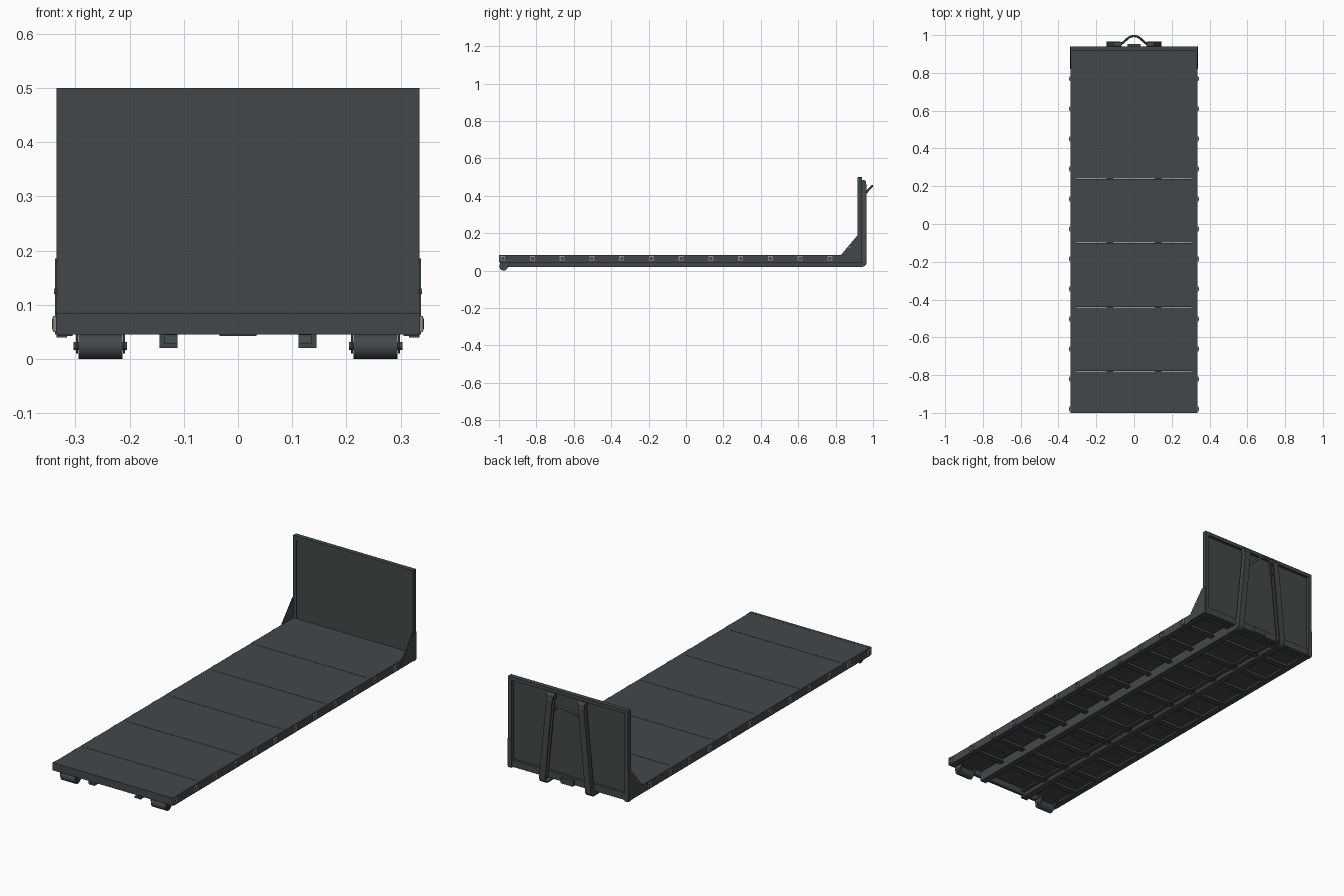
import bpy, bmesh
from math import sin, cos, pi, radians
from mathutils import Vector, Matrix

if "Cube" in bpy.data.objects:
    bpy.data.objects.remove(bpy.data.objects["Cube"])

def material(name, c):
    m = bpy.data.materials.new(name)
    m.diffuse_color = (*c, 1)
    m.use_nodes = True
    m.node_tree.nodes["Principled BSDF"].inputs["Base Color"].default_value = m.diffuse_color
    return m

DARK = material("dark_grey_paint", (0.055, 0.064, 0.068))
STEEL = material("bare_steel", (0.25, 0.25, 0.24))

def finish(name, bm, mat=DARK, smooth=False):
    bmesh.ops.recalc_face_normals(bm, faces=bm.faces)
    me = bpy.data.meshes.new(name)
    bm.to_mesh(me)
    bm.free()
    me.materials.append(mat)
    ob = bpy.data.objects.new(name, me)
    bpy.context.collection.objects.link(ob)
    if smooth:
        bpy.ops.object.select_all(action='DESELECT')
        ob.select_set(True)
        bpy.context.view_layer.objects.active = ob
        bpy.ops.object.shade_smooth_by_angle(angle=radians(35))
    return ob

def add_box(bm, x, y, z):
    m = Matrix.Translation(((x[0]+x[1])/2, (y[0]+y[1])/2, (z[0]+z[1])/2))
    m = m @ Matrix.Diagonal((x[1]-x[0], y[1]-y[0], z[1]-z[0], 1))
    bmesh.ops.create_cube(bm, size=1, matrix=m)

def add_cyl(bm, x0, x1, y, z, r, n=24):
    m = Matrix.Translation(((x0+x1)/2, y, z)) @ Matrix.Rotation(pi/2, 4, 'Y')
    bmesh.ops.create_cone(bm, cap_ends=True, segments=n, radius1=r, radius2=r,
                          depth=abs(x1-x0), matrix=m)

def add_loft(bm, rings):
    # skin a list of equal-length closed sections and cap the ends
    vs = [[bm.verts.new(p) for p in ring] for ring in rings]
    n = len(vs[0])
    for a, b in zip(vs, vs[1:]):
        for i in range(n):
            bm.faces.new((a[i], a[(i+1) % n], b[(i+1) % n], b[i]))
    bm.faces.new(vs[0])
    bm.faces.new(vs[-1][::-1])

def channel(w, h, t):
    # C section: web at u = 0, open towards +u
    return [(0, 0), (w, 0), (w, t), (t, t), (t, h-t), (w, h-t), (w, h), (0, h)]

# deck plates with fine seams
bm = bmesh.new()
seams = [-0.995, -0.78, -0.44, -0.10, 0.24, 0.58, 0.92]
for a, b in zip(seams, seams[1:]):
    add_box(bm, (-0.333, 0.333), (a+0.001, b-0.001), (0.077, 0.083))
finish("deck_plates", bm)

# rear sill
bm = bmesh.new()
add_box(bm, (-0.336, 0.336), (-1.0, -0.985), (0.045, 0.0835))
finish("rear_sill", bm)

# cross members under the deck
bm = bmesh.new()
stations = [-0.98 + 0.159*i for i in range(12)]
for y in stations[1:] + [0.89]:
    add_loft(bm, [[(x, y-0.013+v, 0.047+u) for v, u in
                   [(0, 0), (0.026, 0), (0.026, 0.005), (0.005, 0.005),
                    (0.005, 0.0305), (0, 0.0305)]] for x in (-0.327, 0.327)])
finish("cross_members", bm)

for s, side in ((-1, "left"), (1, "right")):
    # deck edge channel
    bm = bmesh.new()
    add_loft(bm, [[(s*(0.335-u), y, 0.042+v) for u, v in channel(0.03, 0.0405, 0.006)]
                  for y in (-0.99, 0.935)])
    finish(side + "_edge_rail", bm)

    # long skid rail bending up into the sloping headboard post
    bm = bmesh.new()
    sec = channel(0.033, 1, 0.18)
    sec = [(u if u < 0.1 or u == 0.033 else 0.01, v) for u, v in sec]
    path = [(0.145, -0.985, 0.02, 0, 0.05), (0.145, 0.90, 0.02, 0, 0.05)]
    for i in range(7):
        a = i*pi/12
        path.append((0.145, 0.94+0.026*sin(a), 0.046-0.026*cos(a),
                     -0.026*sin(a), 0.03*cos(a)))
    path += [(0.105, 0.966, 0.455, -0.026, 0), (0.103, 0.958, 0.478, -0.018, 0)]
    rings = []
    for x, y, z, dy, dz in path:
        rings.append([(s*(x-(0.012 if u == 0.18 else u)), y+dy*v, z+dz*v) for u, v in sec])
    add_loft(bm, rings)
    finish(side + "_skid_rail_and_post", bm)

    # pivot at the post top
    bm = bmesh.new()
    add_cyl(bm, s*0.066, s*0.106, 0.949, 0.47, 0.014)
    finish(side + "_post_cap", bm, smooth=True)

    # gusset between deck and headboard, with bolt
    bm = bmesh.new()
    prof = [(0.82, 0.045), (0.94, 0.045), (0.94, 0.185), (0.914, 0.185), (0.83, 0.085)]
    add_loft(bm, [[(s*x, y, z) for y, z in prof] for x in (0.3335, 0.338)])
    finish(side + "_gusset", bm)
    bm = bmesh.new()
    add_cyl(bm, s*0.333, s*0.339, 0.875, 0.125, 0.005, 12)
    finish(side + "_gusset_bolt", bm, STEEL)

    # rear roller
    bm = bmesh.new()
    add_cyl(bm, s*0.213, s*0.294, -0.975, 0.023, 0.023, 32)
    finish(side + "_roller", bm, smooth=True)
    bm = bmesh.new()
    add_cyl(bm, s*0.205, s*0.303, -0.975, 0.024, 0.007, 16)
    finish(side + "_roller_axle", bm, smooth=True)
    # roller bracket cheeks and top plate
    bm = bmesh.new()
    cheek = [(-0.995, 0.048), (-0.992, 0.02), (-0.984, 0.01), (-0.966, 0.01),
             (-0.955, 0.02), (-0.935, 0.048)]
    for x in (0.208, 0.295):
        add_loft(bm, [[(s*xx, y, z) for y, z in cheek] for xx in (x, x+0.004)])
    add_box(bm, sorted((s*0.205, s*0.302)), (-0.99, -0.93), (0.046, 0.054))
    finish(side + "_roller_bracket", bm)

    # lashing lugs: open square loops along the deck edge
    bm = bmesh.new()
    for y in stations:
        loop = [(-0.013, 0.05), (0.013, 0.05), (0.013, 0.079), (-0.013, 0.079)]
        hole = [(-0.007, 0.056), (0.007, 0.056), (0.007, 0.073), (-0.007, 0.073)]
        o, oi, i, ii = [[bm.verts.new((s*x, y+a, z)) for a, z in p]
                        for p, x in ((loop, 0.334), (loop, 0.341), (hole, 0.343), (hole, 0.334))]
        for k in range(4):
            j = (k+1) % 4
            for p, q in ((o, oi), (oi, i), (i, ii), (ii, o)):
                bm.faces.new((p[k], p[j], q[j], q[k]))
    finish(side + "_lashing_lugs", bm, STEEL)

# headboard panel
bm = bmesh.new()
add_box(bm, (-0.328, 0.328), (0.919, 0.926), (0.055, 0.492))
finish("headboard_panel", bm)

# headboard frame
bm = bmesh.new()
for s in (-1, 1):
    add_box(bm, sorted((s*0.315, s*0.335)), (0.918, 0.941), (0.04, 0.5))
add_box(bm, (-0.315, 0.315), (0.918, 0.941), (0.482, 0.5))
add_box(bm, (-0.315, 0.315), (0.915, 0.938), (0.045, 0.08))
finish("headboard_frame", bm)

# lock box at the foot of the headboard
bm = bmesh.new()
add_box(bm, (-0.034, 0.034), (0.935, 0.952), (0.042, 0.07))
finish("lock_box", bm)

# lifting loop: round bar bowed outwards and upwards
cu = bpy.data.curves.new("lifting_loop", 'CURVE')
cu.dimensions = '3D'
cu.bevel_depth = 0.006
cu.bevel_resolution = 3
cu.use_fill_caps = True
half = [(0.082, 0.946), (0.068, 0.952), (0.05, 0.968), (0.03, 0.985), (0.014, 0.993)]
pts = [(-x, y) for x, y in half] + [(0, 0.9955)] + half[::-1]
sp = cu.splines.new('POLY')
sp.points.add(len(pts)-1)
for p, (x, y) in zip(sp.points, pts):
    p.co = (x, y, 0.42 + (y-0.965)*1.05, 1)
cu.materials.append(DARK)
ob = bpy.data.objects.new("lifting_loop", cu)
bpy.context.collection.objects.link(ob)
bpy.ops.object.select_all(action='DESELECT')
ob.select_set(True)
bpy.context.view_layer.objects.active = ob
bpy.ops.object.convert(target='MESH')
bpy.ops.object.shade_smooth_by_angle(angle=radians(40))
